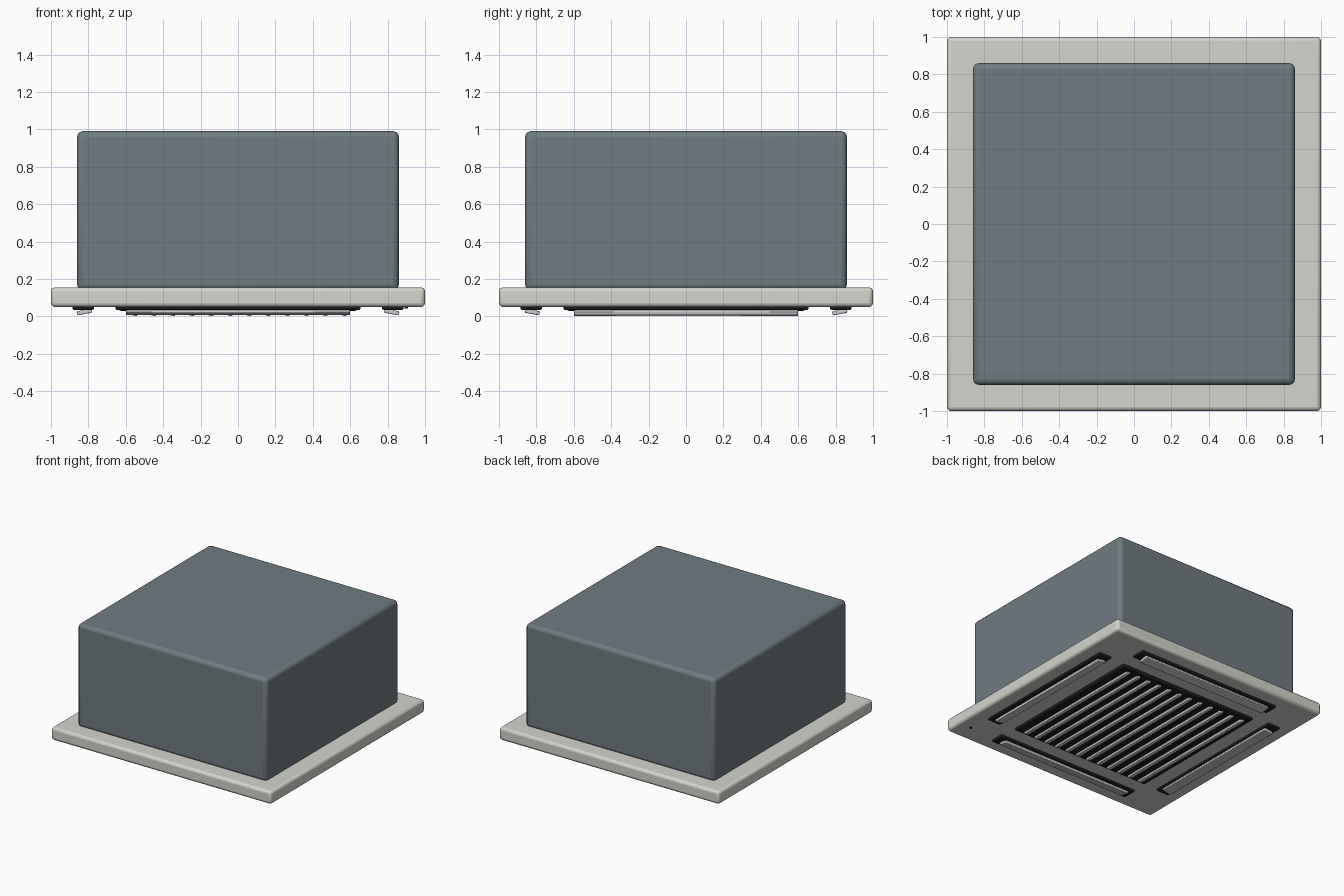
import bpy, math

if "Cube" in bpy.data.objects:
    bpy.data.objects.remove(bpy.data.objects["Cube"])


def material(name, rgb):
    m = bpy.data.materials.new(name)
    m.diffuse_color = (*rgb, 1)
    m.use_nodes = True
    m.node_tree.nodes["Principled BSDF"].inputs["Base Color"].default_value = m.diffuse_color
    return m


PANEL = material("warm_white", (0.66, 0.66, 0.61))
BODY = material("blue_grey_metal", (0.16, 0.20, 0.22))
DARK = material("dark_opening", (0.012, 0.012, 0.014))
VANE = material("light_plastic", (0.68, 0.68, 0.66))


def box(name, size, loc, mat, bevel=0.0, segments=2, rot=(0, 0, 0)):
    bpy.ops.mesh.primitive_cube_add(size=1, location=loc, rotation=rot)
    ob = bpy.context.object
    ob.name = name
    ob.scale = size
    bpy.ops.object.transform_apply(location=False, rotation=False, scale=True)
    ob.data.materials.append(mat)
    if bevel:
        mod = ob.modifiers.new("rounded_edges", 'BEVEL')
        mod.width = bevel
        mod.segments = segments
    bpy.ops.object.shade_smooth_by_angle(angle=math.radians(35))
    return ob


# Casing above the ceiling and the wide trim panel below it
box("casing", (1.72, 1.72, 0.85), (0, 0, 0.565), BODY, 0.03, 3)
box("trim_panel", (2, 2, 0.105), (0, 0, 0.1025), PANEL, 0.022, 3)

# Central intake: dark backing with parallel slats
box("intake_backing", (1.27, 1.27, 0.03), (0, 0, 0.045), DARK, 0.008)
COUNT = 12
for i in range(COUNT):
    x = -0.56 + 1.12 * i / (COUNT - 1)
    box(f"intake_slat_{i + 1}", (0.045, 1.2, 0.02), (x, 0, 0.0155), VANE,
        0.006, 2, (0, math.radians(15), 0))

# Four air outlets, each with a tilted vane
R = 0.8275
TILT = math.radians(10)
for side, s in (("right", 1), ("left", -1)):
    box(f"{side}_outlet", (0.115, 1.31, 0.025), (s * R, 0, 0.0475), DARK, 0.008)
    box(f"{side}_vane", (0.08, 1.2, 0.022), (s * 0.822, 0, 0.0235), VANE,
        0.005, 2, (0, s * TILT, 0))
for side, s in (("back", 1), ("front", -1)):
    box(f"{side}_outlet", (1.31, 0.115, 0.025), (0, s * R, 0.0475), DARK, 0.008)
    box(f"{side}_vane", (1.2, 0.08, 0.022), (0, s * 0.822, 0.0235), VANE,
        0.005, 2, (s * TILT, 0, 0))

# Small indicator near one corner of the panel
bpy.ops.mesh.primitive_cylinder_add(vertices=16, radius=0.01, depth=0.014,
                                    location=(0.9, -0.84, 0.05))
led = bpy.context.object
led.name = "indicator_light"
led.data.materials.append(DARK)
bpy.ops.object.shade_smooth_by_angle(angle=math.radians(35))
